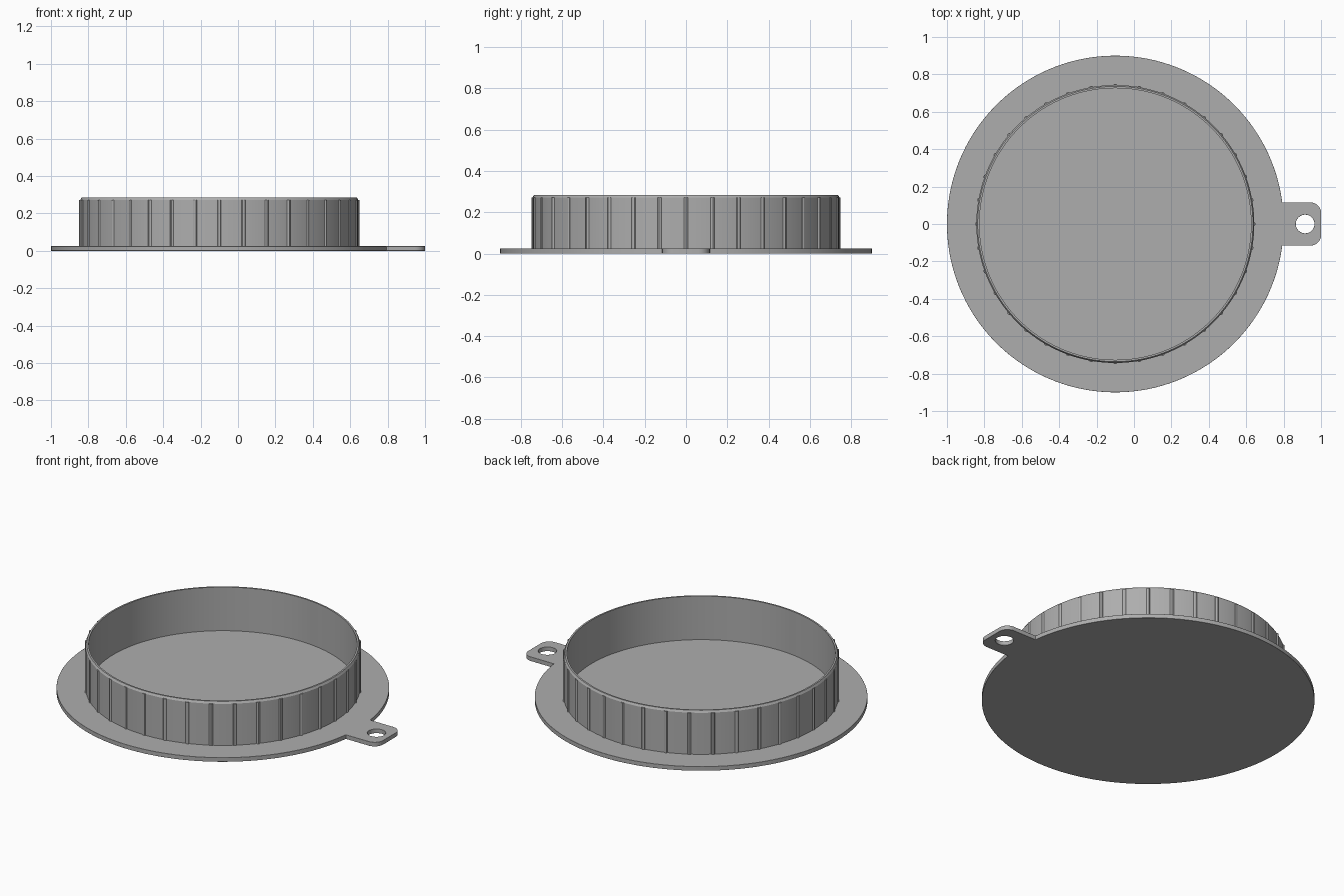
import bpy, bmesh
from math import sin, cos, pi, asin, radians

CX = -0.1          # centre of the round body
BASE_R, BASE_T = 0.90, 0.025
WALL_R, WALL_IN, TOP = 0.743, 0.726, 0.285

if "Cube" in bpy.data.objects:
    bpy.data.objects.remove(bpy.data.objects["Cube"], do_unlink=True)

grey = bpy.data.materials.new("plain grey")
grey.use_nodes = True
COLOUR = (0.42, 0.42, 0.42, 1)
grey.diffuse_color = COLOUR
grey.node_tree.nodes["Principled BSDF"].inputs["Base Color"].default_value = COLOUR


def finish(bm, name):
    bmesh.ops.recalc_face_normals(bm, faces=bm.faces)
    mesh = bpy.data.meshes.new(name)
    bm.to_mesh(mesh)
    bm.free()
    mesh.materials.append(grey)
    obj = bpy.data.objects.new(name, mesh)
    bpy.context.collection.objects.link(obj)
    bpy.ops.object.select_all(action="DESELECT")
    obj.select_set(True)
    bpy.context.view_layer.objects.active = obj
    bpy.ops.object.shade_smooth_by_angle(angle=radians(30))
    return obj


def arc(x, y, r, start, end, steps):
    return [(x + r * cos(start + (end - start) * i / steps),
             y + r * sin(start + (end - start) * i / steps)) for i in range(steps + 1)]


def loop(bm, points):
    verts = [bm.verts.new((x, y, 0)) for x, y in points]
    return [bm.edges.new((v, verts[i - 1])) for i, v in enumerate(verts)]


# Base flange with rounded tab and a hole, as one outline
half, corner = 0.115, 0.055
a = asin(half / BASE_R)
outline = arc(CX, 0, BASE_R, a, 2 * pi - a, 140)
outline += arc(1 - corner, -half + corner, corner, -pi / 2, 0, 8)
outline += arc(1 - corner, half - corner, corner, 0, pi / 2, 8)
bm = bmesh.new()
edges = loop(bm, outline) + loop(bm, arc(0.915, 0, 0.05, 0, 2 * pi, 32)[:-1])
bmesh.ops.triangle_fill(bm, edges=edges, use_beauty=True)
out = bmesh.ops.extrude_face_region(bm, geom=bm.faces[:])
bmesh.ops.translate(bm, verts=[g for g in out["geom"] if isinstance(g, bmesh.types.BMVert)],
                    vec=(0, 0, BASE_T))
base = finish(bm, "base_flange")
bevel = base.modifiers.new("edge softening", "BEVEL")
bevel.width, bevel.segments, bevel.limit_method = 0.003, 2, "ANGLE"
bevel.angle_limit = radians(60)

# Ring wall: lathed section with a chamfered rim
section = [(WALL_IN, 0.015), (WALL_R, 0.015), (WALL_R, TOP - 0.012),
           (WALL_R - 0.007, TOP), (WALL_IN, TOP)]
bm = bmesh.new()
SIDES = 144
rings = [[bm.verts.new((CX + r * cos(2 * pi * i / SIDES), r * sin(2 * pi * i / SIDES), z))
          for r, z in section] for i in range(SIDES)]
for i, ring in enumerate(rings):
    prev = rings[i - 1]
    for j in range(len(section)):
        bm.faces.new((prev[j - 1], prev[j], ring[j], ring[j - 1]))
finish(bm, "ring_wall")

# Grip ribs every ten degrees around the wall
bm = bmesh.new()
for k in range(36):
    t = radians(10 * k)
    ring = [bm.verts.new((x, y, 0.015)) for x, y in
            arc(CX + 0.738 * cos(t), 0.738 * sin(t), 0.0115, t, t + 2 * pi, 12)[:-1]]
    face = bm.faces.new(ring)
    out = bmesh.ops.extrude_face_region(bm, geom=[face])
    bmesh.ops.translate(bm, verts=[g for g in out["geom"] if isinstance(g, bmesh.types.BMVert)],
                        vec=(0, 0, TOP - 0.027))
finish(bm, "grip_ribs")
